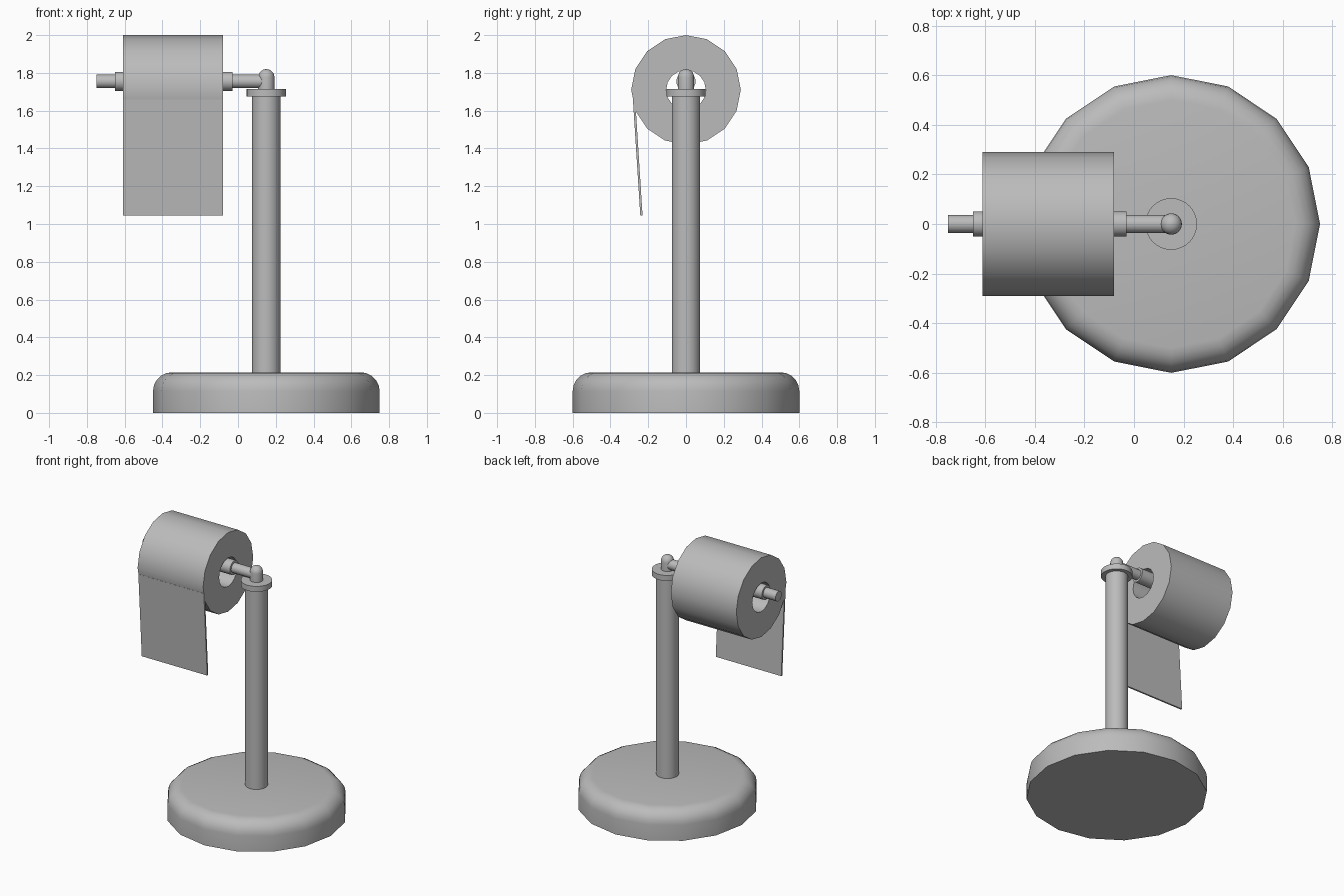
import bpy, bmesh, math
from mathutils import Vector

cube = bpy.data.objects.get("Cube")
if cube:
    bpy.data.objects.remove(cube, do_unlink=True)

grey = bpy.data.materials.new("plain grey")
grey.use_nodes = True
colour = (0.5, 0.5, 0.5, 1)
grey.diffuse_color = colour
grey.node_tree.nodes["Principled BSDF"].inputs["Base Color"].default_value = colour

POST_X = 0.15


def finish(name, bm):
    bmesh.ops.recalc_face_normals(bm, faces=bm.faces)
    mesh = bpy.data.meshes.new(name)
    bm.to_mesh(mesh)
    bm.free()
    mesh.materials.append(grey)
    ob = bpy.data.objects.new(name, mesh)
    bpy.context.collection.objects.link(ob)
    bpy.ops.object.select_all(action='DESELECT')
    ob.select_set(True)
    bpy.context.view_layer.objects.active = ob
    bpy.ops.object.shade_smooth_by_angle(angle=math.radians(30))
    return ob


def lathe(name, profile, sides, along_x=None, hollow=False):
    """Turn (radius, position) points about the post, or about an x axis at height along_x."""
    bm = bmesh.new()
    rings = []
    for r, p in profile:
        ring = []
        for i in range(sides):
            a = math.tau * i / sides
            c, s = r * math.cos(a), r * math.sin(a)
            co = (POST_X + c, s, p) if along_x is None else (p, c, along_x + s)
            ring.append(bm.verts.new(co))
        rings.append(ring)
    pairs = list(zip(rings, rings[1:]))
    if hollow:
        pairs.append((rings[-1], rings[0]))
    else:
        bm.faces.new(rings[0])
        bm.faces.new(rings[-1])
    for a, b in pairs:
        for i in range(sides):
            j = (i + 1) % sides
            bm.faces.new((a[i], a[j], b[j], b[i]))
    return finish(name, bm)


# Heavy base with a rounded upper edge
rim = 0.10
arc = [(0.5 + rim * math.cos(t), 0.115 + rim * math.sin(t))
       for t in (math.pi / 2 * k / 5 for k in range(6))]
lathe("base", [(0.6, 0)] + arc, 16)

# Upright post, its cap and the domed elbow
lathe("post", [(0.075, 0.2), (0.075, 1.69)], 32)
lathe("post_cap", [(0.104, 1.675), (0.104, 1.715)], 32)
dome = [(0.043 * math.cos(t), 1.777 + 0.043 * math.sin(t))
        for t in (math.radians(17 * k) for k in range(6))]
lathe("elbow", [(0.043, 1.705)] + dome, 24)

# Horizontal arm and the sleeve inside the roll
ARM_Z = 1.755
lathe("arm", [(0.036, -0.75), (0.036, POST_X)], 24, ARM_Z)
lathe("sleeve", [(0.051, -0.65), (0.051, -0.03)], 24, ARM_Z)

# Paper roll with an open core
LEFT, RIGHT = -0.61, -0.08
lathe("paper_roll", [(0.29, LEFT), (0.29, RIGHT), (0.105, RIGHT), (0.105, LEFT)],
      16, 1.71, hollow=True)

# Loose sheet hanging from the front of the roll
bm = bmesh.new()
section = [(-0.281, 1.66), (-0.269, 1.66), (-0.230, 1.045), (-0.242, 1.045)]
sheet = bm.faces.new([bm.verts.new((LEFT, y, z)) for y, z in section])
out = bmesh.ops.extrude_face_region(bm, geom=[sheet])
bmesh.ops.translate(bm, vec=Vector((RIGHT - LEFT, 0, 0)),
                    verts=[v for v in out["geom"] if isinstance(v, bmesh.types.BMVert)])
finish("loose_sheet", bm)
